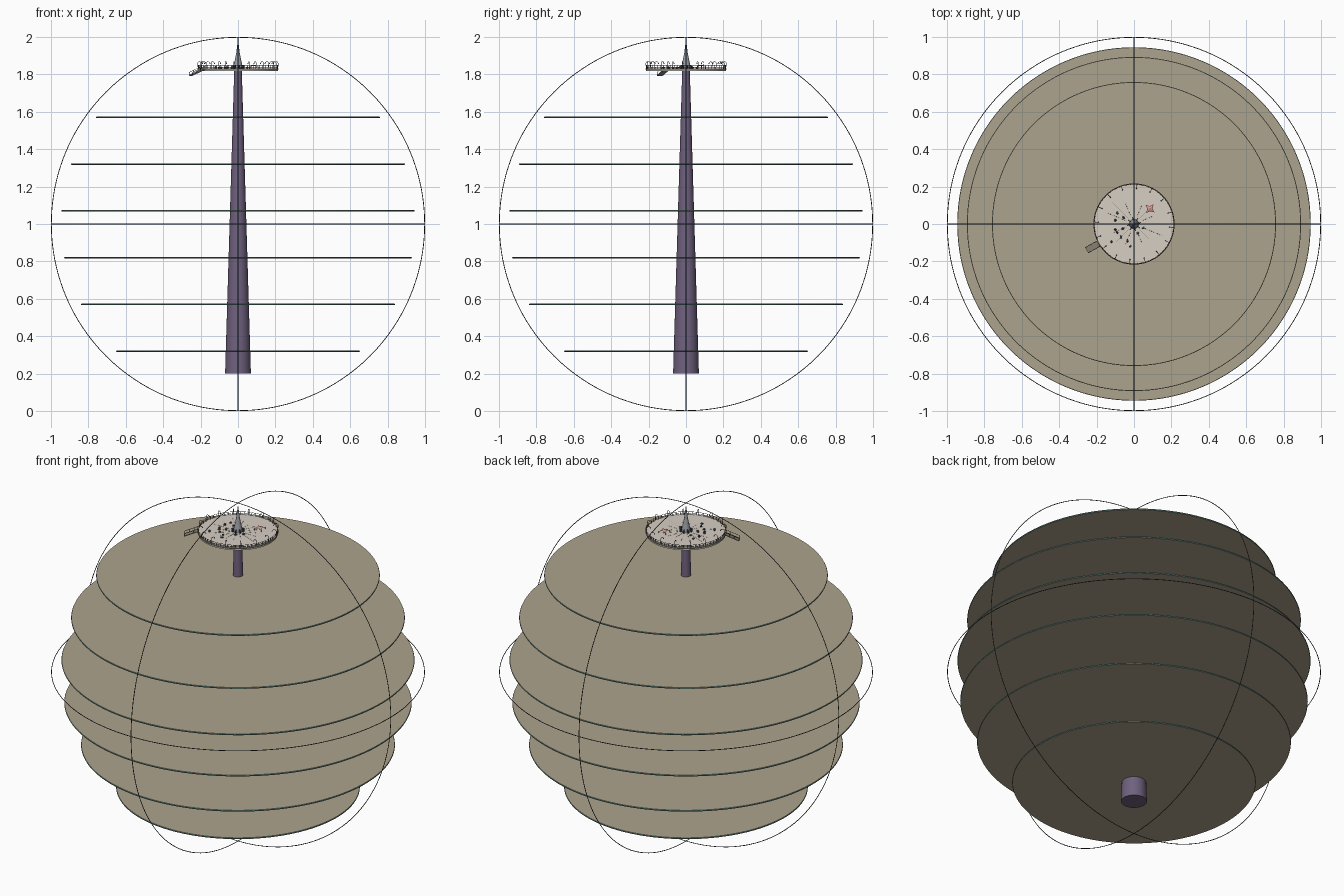
import bpy, math, random
from math import sin, cos, pi, radians
from mathutils import Vector

if "Cube" in bpy.data.objects:
    bpy.data.objects.remove(bpy.data.objects["Cube"])
random.seed(4)

def mat(name, r, g, b):
    m = bpy.data.materials.new(name)
    m.diffuse_color = (r, g, b, 1)
    m.use_nodes = True
    m.node_tree.nodes["Principled BSDF"].inputs["Base Color"].default_value = m.diffuse_color
    return m

TAN = mat("tan_floor", .42, .37, .27)
DARK = mat("dark_metal", .05, .055, .06)
TEAL = mat("teal_trim", .10, .22, .20)
PURPLE = mat("purple_stone", .16, .12, .21)
PALE = mat("pale_deck", .68, .62, .55)
STEEL = mat("steel", .32, .33, .36)
WOOD = mat("wood", .30, .26, .20)
PINK = mat("pink_cloth", .75, .33, .32)
SLATE = mat("slate", .08, .11, .13)

def finish(o, name, m, smooth=True):
    o.name = name
    o.data.materials.append(m)
    if smooth:
        bpy.ops.object.select_all(action='DESELECT')
        o.select_set(True)
        bpy.context.view_layer.objects.active = o
        bpy.ops.object.shade_smooth_by_angle(angle=radians(35))
    return o

def cone(name, r1, r2, z0, z1, m, x=0, y=0, n=64):
    bpy.ops.mesh.primitive_cone_add(vertices=n, radius1=r1, radius2=r2, depth=z1 - z0,
                                    location=(x, y, (z0 + z1) / 2))
    return finish(bpy.context.object, name, m)

def ring(name, R, r, z, m, rot=(0, 0, 0), n=128, k=6):
    bpy.ops.mesh.primitive_torus_add(major_radius=R, minor_radius=r, major_segments=n,
                                     minor_segments=k, location=(0, 0, z), rotation=rot)
    return finish(bpy.context.object, name, m)

def tubes(name, paths, r, m):
    # several polylines with round bevel in one curve object
    c = bpy.data.curves.new(name, 'CURVE')
    c.dimensions = '3D'
    c.bevel_depth = r
    c.bevel_resolution = 1
    c.use_fill_caps = True
    for p in paths:
        s = c.splines.new('POLY')
        s.points.add(len(p) - 1)
        for q, v in zip(s.points, p):
            q.co = (*v, 1)
    o = bpy.data.objects.new(name, c)
    bpy.context.collection.objects.link(o)
    c.materials.append(m)
    return o

def box(name, loc, size, rot, m):
    bpy.ops.mesh.primitive_cube_add(size=1, location=loc, rotation=rot)
    o = bpy.context.object
    o.scale = size
    return finish(o, name, m, False)

def polar(r, a, z):
    return (r * cos(a), r * sin(a), z)

# three great circles outlining the sphere
for nm, rot in (("equator_ring", (0, 0, 0)), ("front_ring", (pi / 2, 0, 0)), ("side_ring", (0, pi / 2, 0))):
    ring(nm, .998, .002, 1, DARK, rot, 160)

# stacked floor discs with a trim around each edge
for i, (z, r) in enumerate([(.32, .65), (.57, .838), (.82, .928), (1.07, .943), (1.32, .891), (1.57, .757)]):
    cone(f"floor_{i+1}", r, r, z - .004, z + .004, TAN, n=128)
    ring(f"floor_trim_{i+1}", r - .002, .004, z, TEAL)

# central tapered tower and spire
cone("tower", .069, .02, .2, 1.83, PURPLE)
bpy.ops.object.select_all(action='DESELECT')
prof = [(.026, 1.832), (.023, 1.85), (.017, 1.875), (.010, 1.91), (.005, 1.95), (.001, 1.975)]
for i, ((ra, za), (rb, zb)) in enumerate(zip(prof, prof[1:])):
    cone(f"spire_section_{i+1}", ra, rb, za, zb, STEEL, n=16)
cone("spire_needle", .0025, .0005, 1.95, 1.998, STEEL, n=8)

# spire buttresses
for i in range(8):
    a = i * pi / 4 + .2
    box(f"buttress_{i+1}", polar(.025, a, 1.84), (.022, .005, .016), (0, .5, a), DARK)

# top deck with rim
R = .213
cone("deck", R, R, 1.818, 1.832, PALE)
ring("deck_rim", R, .004, 1.829, WOOD)

# railing, open where the gangway meets the deck
gate = radians(209)
N = 60
angles = [gate + .1 + (2 * pi - .2) * i / N for i in range(N + 1)]
tubes("railing", [[polar(R, a, z) for a in angles] for z in (1.838, 1.848)], .001, DARK)
tubes("railing_posts", [[polar(R, a, 1.825), polar(R, a, 1.849)] for a in angles], .0013, DARK)

# curved lamp posts around the edge
lamps, n_lamps = [], 16
for i in range(n_lamps):
    a = gate + .16 + (2 * pi - .32) * i / (n_lamps - 1)
    path = [polar(R, a, 1.83), polar(R + .003, a, 1.852)]
    path += [polar(R - .009 + .012 * cos(t), a, 1.857 + .012 * sin(t)) for t in (.3, .8, 1.3, 1.8, 2.4)]
    path.append(polar(R - .022, a, 1.860))
    lamps.append(path)
    bpy.ops.mesh.primitive_uv_sphere_add(segments=8, ring_count=6, radius=.003,
                                         location=polar(R - .022, a, 1.858))
    finish(bpy.context.object, f"lamp_{i+1}", STEEL)
tubes("lamp_posts", lamps, .0014, DARK)

# radial seams inlaid in the deck
tubes("deck_seams", [[polar(.04, i * pi / 8, 1.832), polar(random.uniform(.1, .17), i * pi / 8, 1.832)]
                     for i in range(16)], .0006, WOOD)

# gangway sloping down off the edge, with side rails
d, s = Vector((cos(gate), sin(gate), 0)), Vector((-sin(gate), cos(gate), 0))
start, end = d * .212 + Vector((0, 0, 1.827)), d * .288 + Vector((0, 0, 1.795))
slope = math.atan2(.032, .076)
box("gangway", (start + end) / 2, (.083, .034, .005), (0, slope, gate), WOOD)
up = Vector((0, 0, .016))
rails = []
for k in (-1, 1):
    a, b = start + s * .017 * k, end + s * .017 * k
    rails.append([a + up, b + up])
    rails += [[a.lerp(b, t), a.lerp(b, t) + up] for t in (0, .33, .66, 1)]
tubes("gangway_rails", rails, .0011, DARK)

# small furnishings scattered on the deck
spots = [(-.10, -.03), (-.07, -.07), (-.035, -.09), (-.12, -.095), (-.09, -.045), (.02, -.05),
         (-.10, .02), (-.09, .06), (-.055, .035), (-.06, -.025), (-.02, -.12), (.05, -.02)]
for i, (x, y) in enumerate(spots):
    bpy.ops.mesh.primitive_ico_sphere_add(subdivisions=1, radius=.009, location=(x, y, 1.836),
                                          rotation=(0, 0, random.uniform(0, 6)))
    o = bpy.context.object
    o.scale = (1.1, .75, .6) if i % 3 else (.8, .8, 1.0)
    finish(o, f"boulder_{i+1}", SLATE if i % 2 else DARK, False)

# pink four-pointed canopy on poles
verts = [(.085, .082, 1.852)]
for i in range(8):
    r, z = (.030, 1.843) if i % 2 == 0 else (.014, 1.846)
    a = i * pi / 4 + radians(50)
    verts.append((.085 + r * cos(a), .082 + r * sin(a), z))
me = bpy.data.meshes.new("canopy")
me.from_pydata(verts, [], [(0, i + 1, (i + 1) % 8 + 1) for i in range(8)])
canopy = bpy.data.objects.new("canopy", me)
bpy.context.collection.objects.link(canopy)
me.materials.append(PINK)
tubes("canopy_poles", [[(verts[i][0], verts[i][1], 1.83), verts[i]] for i in (0, 1, 3, 5, 7)], .001, DARK)
